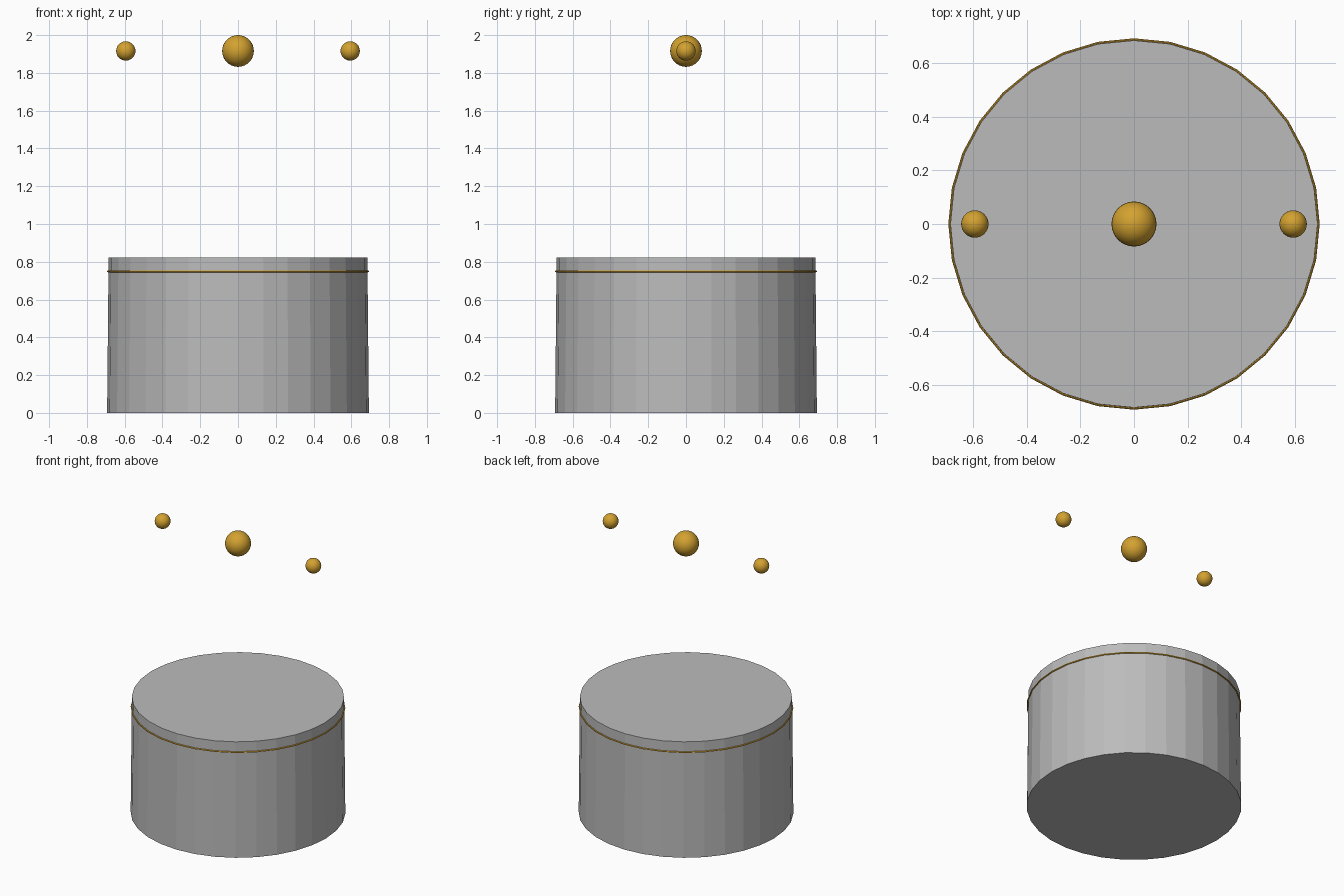
import bpy
import math

if "Cube" in bpy.data.objects:
    bpy.data.objects.remove(bpy.data.objects["Cube"])


def material(name, rgb):
    m = bpy.data.materials.new(name)
    m.diffuse_color = (*rgb, 1.0)
    m.use_nodes = True
    m.node_tree.nodes["Principled BSDF"].inputs["Base Color"].default_value = m.diffuse_color
    return m


grey = material("stone grey", (0.50, 0.50, 0.50))
gold = material("gold", (0.65, 0.36, 0.03))


def finish(name, mat, angle=None):
    ob = bpy.context.object
    ob.name = name
    ob.data.materials.append(mat)
    if angle is not None:
        bpy.ops.object.shade_smooth_by_angle(angle=math.radians(angle))
    return ob


def ball(name, x, radius):
    bpy.ops.mesh.primitive_uv_sphere_add(segments=32, ring_count=16,
                                         radius=radius, location=(x, 0, 1.916))
    finish(name, gold, 40)


# Slightly tapered 32-sided drum
HEIGHT = 0.822
bpy.ops.mesh.primitive_cone_add(vertices=32, radius1=0.693, radius2=0.685,
                                depth=HEIGHT, location=(0, 0, HEIGHT / 2))
finish("drum", grey)

# Thin trim ring near the top of the drum
bpy.ops.mesh.primitive_torus_add(major_segments=32, minor_segments=8,
                                 major_radius=0.688, minor_radius=0.005,
                                 location=(0, 0, 0.749))
finish("trim_ring", gold)

# Row of floating balls: a large one flanked by two small ones
ball("centre_ball", 0, 0.084)
for side, x in (("left", -0.594), ("right", 0.594)):
    ball(side + "_ball", x, 0.051)
